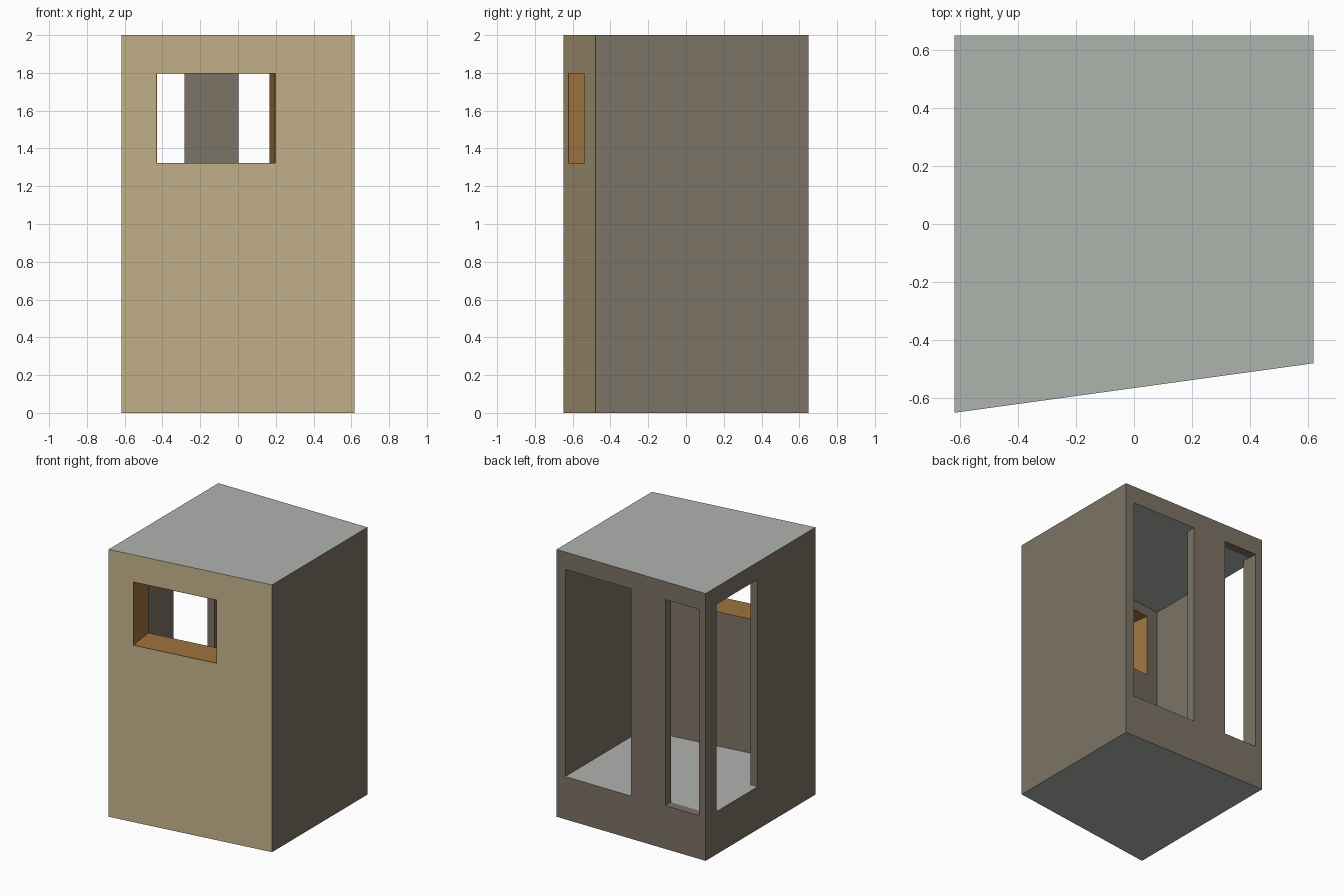
import bpy, bmesh
from mathutils import Vector

if "Cube" in bpy.data.objects:
    bpy.data.objects.remove(bpy.data.objects["Cube"])

# ---------- materials ----------
def mat(name, rgb):
    lin = [((c / 255 + 0.055) / 1.055) ** 2.4 for c in rgb]
    m = bpy.data.materials.new(name)
    m.diffuse_color = (*lin, 1)
    m.use_nodes = True
    m.node_tree.nodes["Principled BSDF"].inputs["Base Color"].default_value = m.diffuse_color
    return m

BROWN = mat("wall brown", (124, 115, 102))
TAN = mat("front tan", (197, 179, 139))
GREY = mat("slab grey", (175, 179, 174))
WOOD = mat("window wood", (158, 116, 64))

# ---------- main dimensions ----------
X, Y = 0.617, 0.649
FLOOR, CEIL, TOP = 0.32, 1.87, 2.0
SILL, HEAD = 1.32, 1.80
XL, XR, YB = -0.56, 0.545, 0.583          # inner wall faces
FL, FR = Vector((-X, -Y)), Vector((X, -0.479))
along = (FR - FL).normalized()
inward = Vector((-along.y, along.x))
DEPTH = 0.22                              # front wall thickness

def front(x, inner=False):
    """Point on the slanted front wall at a given x."""
    p = FL + along * ((x - FL.x) / along.x)
    if inner:
        p.y += DEPTH / along.x
    return p

def prism(name, pts, z0, z1, bottom=None, top=None, side=None):
    """Vertical prism; caps made only when they have a material.
    Sides lying on the front plane are tan, other sides brown."""
    bm = bmesh.new()
    lo = [bm.verts.new((p[0], p[1], z0)) for p in pts]
    hi = [bm.verts.new((p[0], p[1], z1)) for p in pts]
    mats = [BROWN, TAN, GREY, WOOD]
    n = len(pts)
    for i in range(n):
        j = (i + 1) % n
        f = bm.faces.new((lo[i], lo[j], hi[j], hi[i]))
        on_front = all(abs((Vector(pts[k]) - FL).dot(inward)) < 1e-4 for k in (i, j))
        f.material_index = mats.index(side or (TAN if on_front else BROWN))
    if bottom:
        bm.faces.new(lo[::-1]).material_index = mats.index(bottom)
    if top:
        bm.faces.new(hi).material_index = mats.index(top)
    me = bpy.data.meshes.new(name)
    bm.to_mesh(me)
    bm.free()
    for m in mats:
        me.materials.append(m)
    ob = bpy.data.objects.new(name, me)
    bpy.context.collection.objects.link(ob)
    return ob

def rect(x0, x1, y0, y1):
    return [(x0, y0), (x1, y0), (x1, y1), (x0, y1)]

# floor and roof slabs
plan = [FL, FR, (X, Y), (-X, Y)]
prism("floor_base", plan, 0, FLOOR, GREY, GREY)
prism("roof_slab", plan, CEIL, TOP, GREY, GREY)

# front, right and part of left wall, in bands around the window
LEFT_END = 0.036
right_part = [FR, (X, Y), (XR, Y), front(XR, True)]
left_part = [front(XL, True), (XL, LEFT_END), (-X, LEFT_END), FL]
prism("walls_below_window", right_part + left_part, FLOOR, SILL, top=BROWN)
prism("walls_above_window", right_part + left_part, HEAD, CEIL, bottom=BROWN)
w0, w1 = front(-0.433), front(0.20)
i0, i1 = w0 + inward * DEPTH, w1 + inward * DEPTH
prism("wall_right_of_window", [w1] + right_part + [i1], SILL, HEAD)
prism("wall_left_of_window", [i0] + left_part + [w0], SILL, HEAD)

# window lining: thin wooden plates on all four reveals
T = 0.004
prism("window_sill", [w0, w1, i1, i0], SILL, SILL + T, WOOD, WOOD, WOOD)
prism("window_head", [w0, w1, i1, i0], HEAD - T, HEAD, WOOD, WOOD, WOOD)
s = along * T
prism("window_jamb_left", [w0, w0 + s, i0 + s, i0], SILL, HEAD, WOOD, WOOD, WOOD)
prism("window_jamb_right", [w1 - s, w1, i1, i1 - s], SILL, HEAD, WOOD, WOOD, WOOD)

# back posts
prism("back_middle_post", rect(-0.283, 0.002, YB, Y), FLOOR, CEIL)
prism("back_corner_post", rect(-X, XL, 0.519, Y), FLOOR, CEIL)

# brown sill and lintel of the narrow back opening
narrow = rect(XL, -0.283, YB, Y)
prism("back_sill", narrow, FLOOR, FLOOR + T, BROWN, BROWN)
prism("back_lintel", narrow, CEIL - T, CEIL, BROWN, BROWN)
